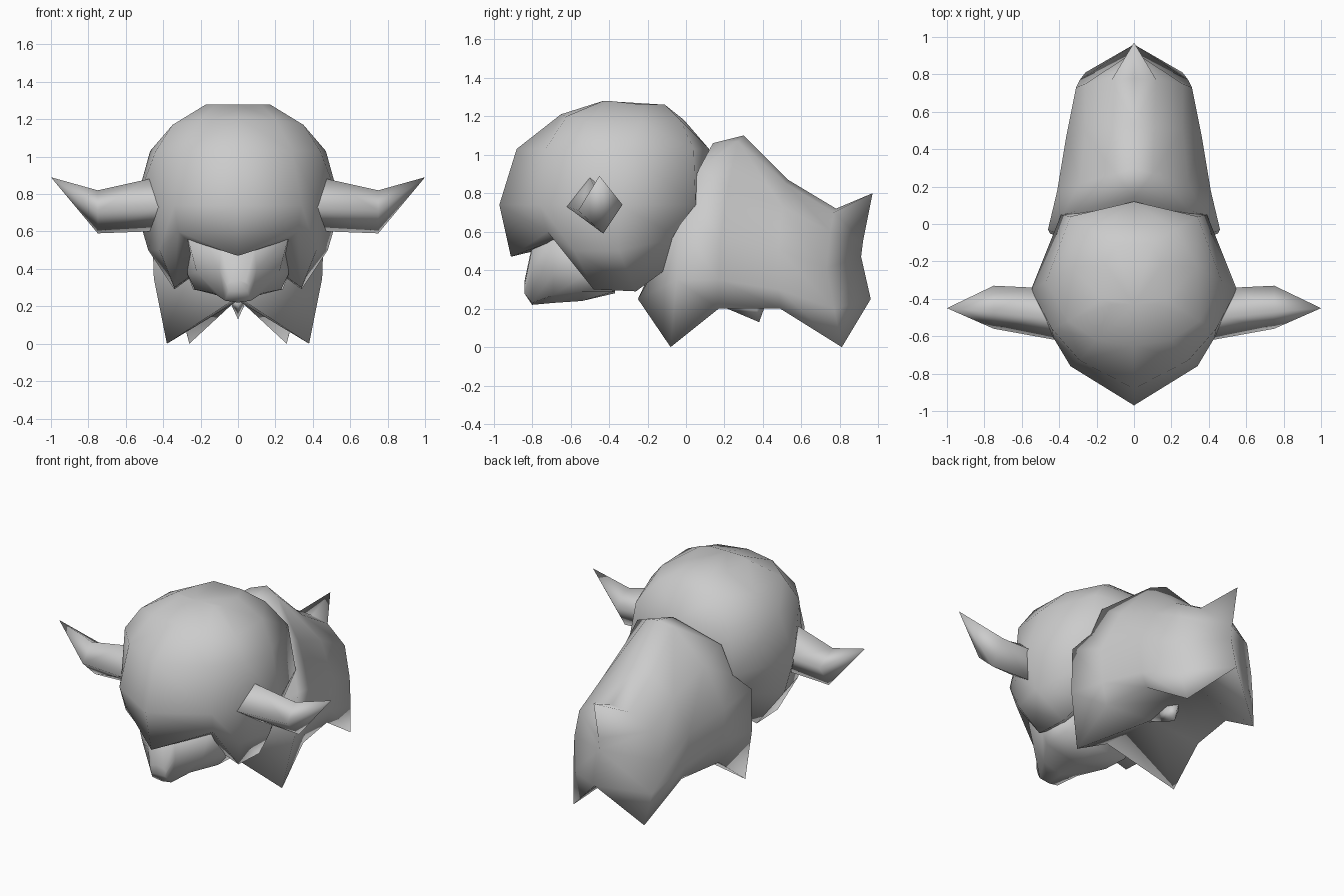
import bpy
import bmesh

default_cube = bpy.data.objects.get("Cube")
if default_cube:
    bpy.data.objects.remove(default_cube, do_unlink=True)

UNIT = 0.01  # section points are given in hundredths


def make_material(name, colour):
    material = bpy.data.materials.new(name)
    material.use_nodes = True
    material.diffuse_color = colour
    shader = material.node_tree.nodes["Principled BSDF"]
    shader.inputs["Base Color"].default_value = colour
    return material


grey = make_material("plain grey", (0.6, 0.6, 0.6, 1))


def loft(name, sections, sides=(1, -1), closed=False, cap_start=None, cap_end=None):
    """Skin half sections on each side of the middle plane, sharing repeated points.

    A cap is a fan that spreads from the given point of the first or last section.
    """
    mesh = bmesh.new()
    shared = {}

    def vertex(point, side):
        x, y, z = point
        key = (x * side, y, z)
        if key not in shared:
            shared[key] = mesh.verts.new([value * UNIT for value in key])
        return shared[key]

    def face(points, side):
        corners = list(dict.fromkeys(vertex(point, side) for point in points))
        if len(corners) > 2 and not mesh.faces.get(corners):
            mesh.faces.new(corners)

    for side in sides:
        for near, far in zip(sections, sections[1:]):
            count = len(near)
            for i in range(count if closed else count - 1):
                j = (i + 1) % count
                face((near[i], near[j], far[j], far[i]), side)
        for section, pivot in ((sections[0], cap_start), (sections[-1], cap_end)):
            if pivot is not None:
                for a, b in zip(section, section[1:]):
                    face((section[pivot], a, b), side)

    bmesh.ops.recalc_face_normals(mesh, faces=mesh.faces)
    data = bpy.data.meshes.new(name)
    mesh.to_mesh(data)
    mesh.free()
    data.materials.append(grey)
    data.shade_smooth()
    part = bpy.data.objects.new(name, data)
    bpy.context.collection.objects.link(part)
    return part


def level(z, *outline):
    """A horizontal section at one height."""
    return [(x, y, z) for x, y in outline]


def slice_at(y, *outline):
    """An upright section at one depth."""
    return [(x, y, z) for x, z in outline]


# Shaggy head: stacked from crown to jaw, each section runs from brow to nape
crown = [(0, -43, 128), (12, -43, 128), (17, -40, 128), (15, -22, 126), (10, -11, 126), (0, -11, 126)]
upper_head = [(0, -65, 121), (20, -62, 120), (35, -52, 117), (34, -23, 117), (22, -3, 118), (0, -1, 118)]
brow = level(103, (0, -88), (29, -73), (44, -56), (47, -31), (34, 4), (0, 12))
cheek = level(74, (0, -97), (34, -76), (43, -61), (55, -35), (39, 5), (0, 12))
hood_lip = [(0, -91, 47), (32, -72, 60), (42, -58, 50), (48, -35, 50), (36, -4, 57), (0, 0, 57)]
jaw = [(0, -62, 54), (28, -67, 56), (34, -48, 30), (34, -26, 29), (28, -11, 40), (0, -11, 40)]
loft("head", [crown, upper_head, brow, cheek, hood_lip, jaw], cap_start=0, cap_end=0)

# Face: narrows from under the hood to the nose
face_back = slice_at(-37, (0, 56), (28, 56), (27, 37), (24, 29), (0, 28))
face_middle = slice_at(-54, (0, 57), (28, 56), (27, 37), (23, 29), (0, 24))
face_front = slice_at(-69, (0, 58), (27, 57), (22, 38), (13, 27), (0, 23))
muzzle = slice_at(-80, (0, 53), (9, 51), (10, 40), (7, 23), (0, 22))
nose = slice_at(-84, (0, 34), (4, 33), (6, 31), (5, 28), (0, 28))
loft("face", [face_back, face_middle, face_front, muzzle, nose], cap_start=0, cap_end=0)

# Body: sections from chest to rump, each runs from spine to foot to belly
chest = [(0, 14, 106), (31, 7, 93), (38, 5, 74), (46, -3, 64),
         (45, -5, 35), (38, -8, 0), (0, -25, 25)]
hump = [(0, 30, 110), (10, 27, 107), (29, 22, 84), (41, 18, 57),
        (39, 17, 35), (36, 17, 20), (0, 17, 23)]
loin = [(0, 53, 87), (11, 52, 85), (26, 50, 73), (36, 48, 51),
        (34, 48, 30), (31, 49, 20), (0, 47, 23)]
rump = [(0, 78, 72), (12, 77, 70), (26, 75, 60), (31, 73, 41),
        (29, 77, 20), (26, 81, 0), (0, 62, 24)]
# The rump closes on a ridge with the tail tip at its top
tail_tip, ridge, ridge_foot = (0, 97, 80), (0, 91, 47), (0, 96, 25)
tail_ridge = [tail_tip, tail_tip, (0, 92, 55), ridge, ridge, ridge_foot, ridge_foot]
loft("body", [chest, hump, loin, rump, tail_ridge], cap_start=-1)

# Belly tuft: a small spike hanging under the middle
tuft_base = level(24, (0, 12), (5, 36), (0, 42))
tuft_tip = level(13, (0, 38)) * len(tuft_base)
loft("belly_tuft", [tuft_base, tuft_tip], cap_start=0)

# Horns: diamond sections that sweep out to a point
horn_root = [(42, -50, 88), (38, -62, 73), (42, -43, 60), (42, -34, 75)]
horn_base = [(48, -50, 88), (42, -62, 73), (48, -43, 60), (54, -34, 75)]
horn_bend = [(75, -47, 82), (75, -56, 71), (75, -43, 59), (75, -33, 74)]
horn_tip = [(100, -45, 89)] * len(horn_bend)
for name, side in (("left_horn", 1), ("right_horn", -1)):
    loft(name, [horn_root, horn_base, horn_bend, horn_tip], sides=(side,), closed=True)
